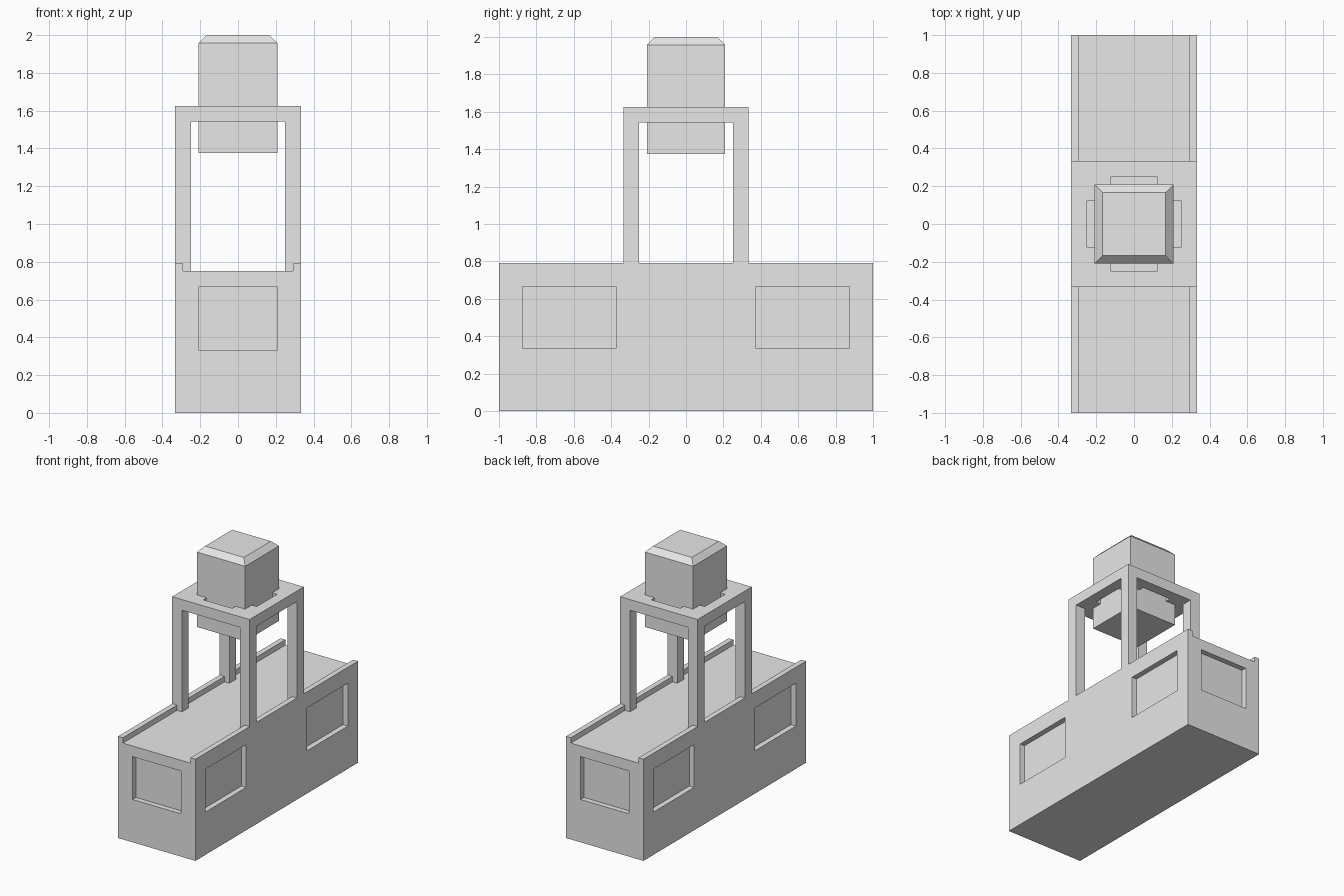
import bpy
import bmesh
from mathutils import Vector

if "Cube" in bpy.data.objects:
    bpy.data.objects.remove(bpy.data.objects["Cube"], do_unlink=True)

U = 1 / 24  # grid module all sizes follow

grey = bpy.data.materials.new("light_grey")
grey.use_nodes = True
grey.diffuse_color = (0.8, 0.8, 0.8, 1)
grey.node_tree.nodes["Principled BSDF"].inputs["Base Color"].default_value = (0.8, 0.8, 0.8, 1)


def finish(name, bm):
    bmesh.ops.recalc_face_normals(bm, faces=bm.faces)
    mesh = bpy.data.meshes.new(name)
    bm.to_mesh(mesh)
    bm.free()
    mesh.materials.append(grey)
    obj = bpy.data.objects.new(name, mesh)
    bpy.context.collection.objects.link(obj)
    return obj


def box(name, low, high, top_bevel=0):
    """Box between two corners, given in modules."""
    low, high = Vector(low) * U, Vector(high) * U
    bm = bmesh.new()
    bmesh.ops.create_cube(bm, size=1)
    bmesh.ops.scale(bm, vec=high - low, verts=bm.verts)
    bmesh.ops.translate(bm, vec=(low + high) / 2, verts=bm.verts)
    if top_bevel:
        edges = [e for e in bm.edges if all(v.co.z > high.z - 1e-4 for v in e.verts)]
        bmesh.ops.bevel(bm, geom=edges, offset=top_bevel * U, segments=1,
                        affect='EDGES', clamp_overlap=True)
    return finish(name, bm)


def cut(target, low, high):
    """Subtract a box from the target and discard the cutter."""
    cutter = box("cutter", low, high)
    cutter.hide_render = True
    mod = target.modifiers.new("cut", 'BOOLEAN')
    mod.operation = 'DIFFERENCE'
    mod.solver = 'EXACT'
    mod.object = cutter
    bpy.context.view_layer.objects.active = target
    bpy.ops.object.modifier_apply(modifier=mod.name)
    bpy.data.objects.remove(cutter, do_unlink=True)


# Long base with a raised rail along each side
profile = [(-8, 0), (8, 0), (8, 19), (7, 19), (7, 18), (-7, 18), (-7, 19), (-8, 19)]
bm = bmesh.new()
face = bm.faces.new([bm.verts.new((x * U, -24 * U, z * U)) for x, z in profile])
ext = bmesh.ops.extrude_face_region(bm, geom=[face])
bmesh.ops.translate(bm, vec=(0, 48 * U, 0),
                    verts=[v for v in ext["geom"] if isinstance(v, bmesh.types.BMVert)])
base = finish("base", bm)

# Recessed panels on the ends and along the sides
for s in (-1, 1):
    cut(base, (-5, s * 24 - 1, 8), (5, s * 24 + 1, 16))
    for y in (-15, 15):
        cut(base, (s * 8 - 1, y - 6, 8), (s * 8 + 1, y + 6, 16))

# Four posts
for sx, side in ((-1, "right"), (1, "left")):
    for sy, end in ((-1, "front"), (1, "back")):
        box(f"post_{end}_{side}", (sx * 7 - 1, sy * 7 - 1, 18), (sx * 7 + 1, sy * 7 + 1, 37))

# Top frame with an opening widened by a slot on each side
frame = box("top_frame", (-8, -8, 37), (8, 8, 39))
for hx, hy in ((5, 5), (6, 3), (3, 6)):
    cut(frame, (-hx, -hy, 36), (hx, hy, 40))

# Chamfered block held in the frame
box("head_block", (-5, -5, 33), (5, 5, 48), top_bevel=1)
